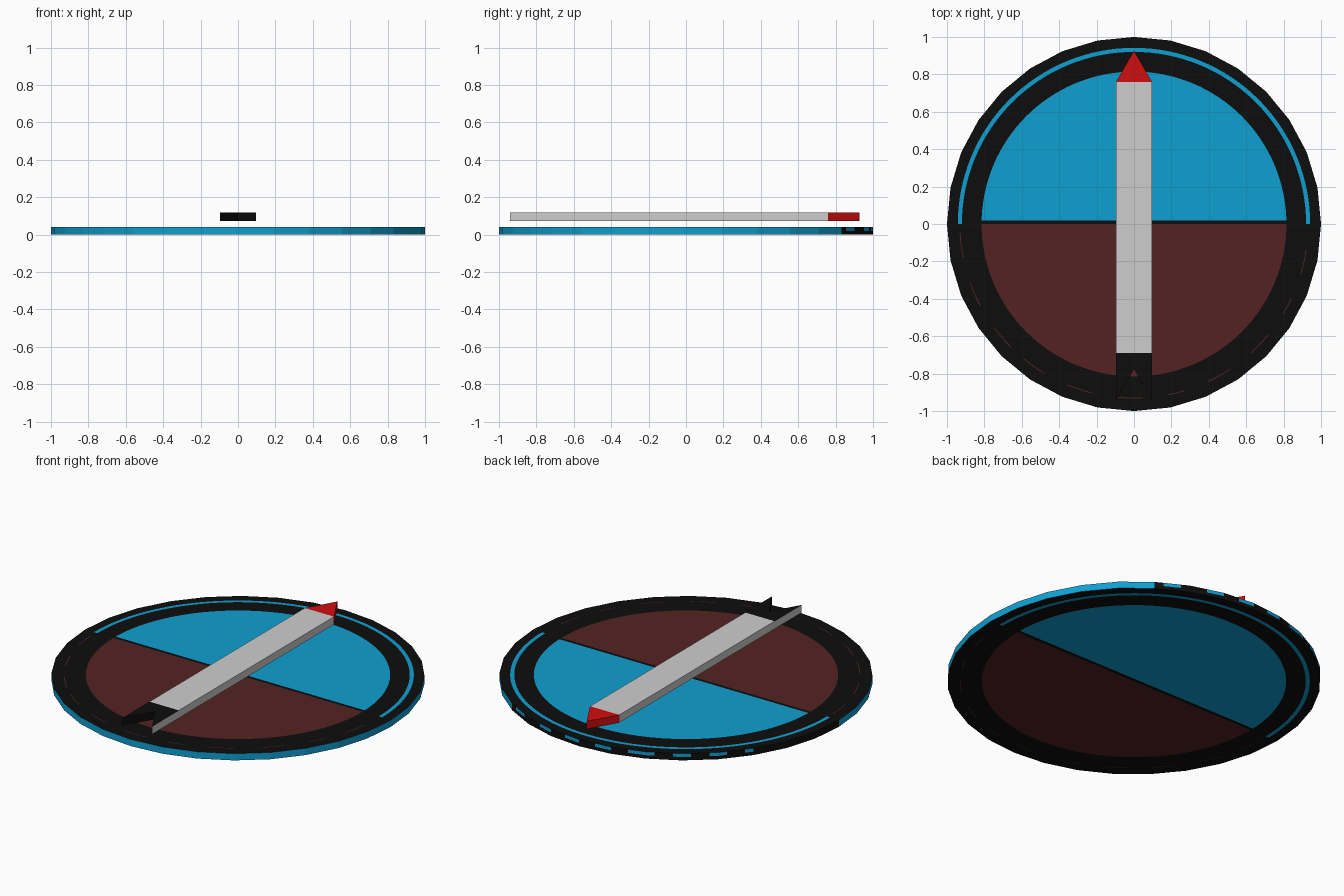
import bpy, bmesh, math

if "Cube" in bpy.data.objects:
    bpy.data.objects.remove(bpy.data.objects["Cube"])

def mat(name, rgb):
    m = bpy.data.materials.new(name)
    lin = [((c / 255 + 0.055) / 1.055) ** 2.4 if c > 10 else c / 255 / 12.92 for c in rgb]
    m.diffuse_color = (*lin, 1)
    m.use_nodes = True
    m.node_tree.nodes["Principled BSDF"].inputs["Base Color"].default_value = m.diffuse_color
    return m

blue = mat("sky blue", (15, 160, 210))
brown = mat("dark brown", (84, 34, 34))
black = mat("black", (13, 13, 13))
grey = mat("light grey", (206, 206, 206))
red = mat("red", (208, 14, 14))

def finish(bm, name, mats):
    bmesh.ops.recalc_face_normals(bm, faces=bm.faces)
    me = bpy.data.meshes.new(name)
    bm.to_mesh(me)
    bm.free()
    for m in mats:
        me.materials.append(m)
    ob = bpy.data.objects.new(name, me)
    bpy.context.collection.objects.link(ob)
    return ob

# Dial: 32-sided disc, finely divided so the printed circles are round
SIDES, N, H = 32, 128, 0.04
STEP = 2 * math.pi / SIDES

def outer(a):
    return math.cos(STEP / 2) / math.cos(a % STEP - STEP / 2)

def line_half_width(a):
    return 0.011 if -0.01 < a < math.pi + 0.01 else 0.0025

bm = bmesh.new()
def ring(rfun, z):
    vs = []
    for i in range(N):
        a = 2 * math.pi * i / N
        r = rfun(a)
        vs.append(bm.verts.new((r * math.cos(a), r * math.sin(a), z)))
    return vs

radii = [lambda a: 0.815, lambda a: 0.931 - line_half_width(a),
         lambda a: 0.931 + line_half_width(a), outer]
loops = [ring(f, 0) for f in radii] + [ring(outer, H / 2)] + [ring(f, H) for f in reversed(radii)]
for p, q in zip(loops, loops[1:]):
    for i in range(N):
        j = (i + 1) % N
        bm.faces.new((p[i], p[j], q[j], q[i]))
bm.faces.new(loops[0])
bm.faces.new(loops[-1])

# Cut the dividing band across the inner disc
for y in (0.0, 0.02):
    caps = [f for f in bm.faces if math.hypot(*f.calc_center_median().xy) < 0.8]
    geom = caps + list({e for f in caps for e in f.edges}) + list({v for f in caps for v in f.verts})
    bmesh.ops.bisect_plane(bm, geom=geom, plane_co=(0, y, 0), plane_no=(0, 1, 0))

# Colours by radius, side and direction
bm.normal_update()
for f in bm.faces:
    c = f.calc_center_median()
    r = math.hypot(c.x, c.y)
    deg = math.degrees(math.atan2(c.y, c.x)) % 360
    if abs(f.normal.z) < 0.5:                      # rim wall
        k = 0
        if 56 < deg < 145:                         # patchy back of the rim
            k = 2 if c.z < H / 2 or int(deg / 6) % 2 else 0
        elif 145 <= deg < 180:
            k = 2
    elif r < 0.815 and len(f.verts) > 4 or r < 0.8:  # inner disc
        k = 0 if c.y > 0.02 else 1 if c.y < 0 else 2
    elif abs(r - 0.931) < 0.008:                   # thin circle line
        k = 0 if c.y > 0 else (1 if int(deg / 8) % 2 else 2)
    else:
        k = 2
    f.material_index = k
finish(bm, "dial", [blue, brown, black])

# Needle: extruded outlines for tip, bar and notched tail
Z0, Z1, W = 0.073, 0.119, 0.096

def prism(name, pts, mats, rule=None):
    bm = bmesh.new()
    f = bm.faces.new([bm.verts.new((x, y, Z0)) for x, y in pts])
    ext = bmesh.ops.extrude_face_region(bm, geom=[f])
    for v in ext["geom"]:
        if isinstance(v, bmesh.types.BMVert):
            v.co.z = Z1
    bmesh.ops.recalc_face_normals(bm, faces=bm.faces)
    if rule:
        for f in bm.faces:
            f.material_index = rule(f.normal)
    finish(bm, name, mats)

prism("needle_tip", [(-W, 0.76), (W, 0.76), (0, 0.927)], [red])
prism("needle_bar", [(-W, -0.69), (W, -0.69), (W, 0.76), (-W, 0.76)], [grey])
# Tail is black with light outer sides
prism("needle_tail", [(-W, -0.69), (-W, -0.94), (0, -0.775), (W, -0.94), (W, -0.69)],
      [black, grey], lambda n: 1 if abs(n.x) > 0.95 else 0)
